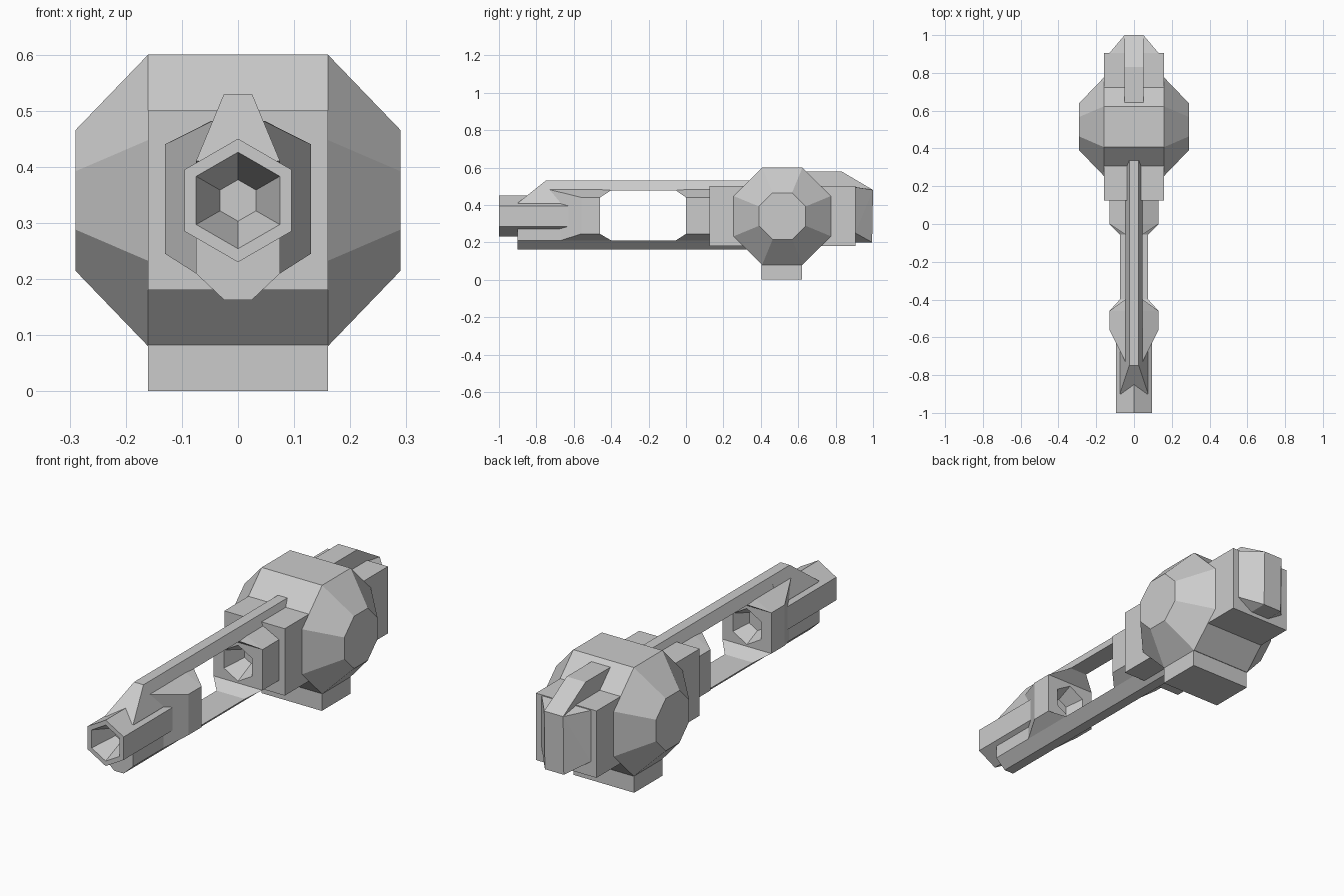
import bpy, bmesh, math

cube = bpy.data.objects.get("Cube")
if cube:
    bpy.data.objects.remove(cube, do_unlink=True)

grey = bpy.data.materials.new("plain_grey")
grey.use_nodes = True
grey.diffuse_color = (0.6, 0.6, 0.6, 1)
grey.node_tree.nodes["Principled BSDF"].inputs["Base Color"].default_value = (0.6, 0.6, 0.6, 1)

AXIS_Z = 0.34


def finish(name, bm):
    bmesh.ops.recalc_face_normals(bm, faces=bm.faces)
    mesh = bpy.data.meshes.new(name)
    bm.to_mesh(mesh)
    bm.free()
    mesh.materials.append(grey)
    obj = bpy.data.objects.new(name, mesh)
    bpy.context.scene.collection.objects.link(obj)
    return obj


def hull(name, half_points):
    """Convex solid from points given on +x and mirrored to -x."""
    bm = bmesh.new()
    for x, y, z in half_points:
        for side in (1, -1):
            bm.verts.new((side * x, y, z))
    res = bmesh.ops.convex_hull(bm, input=bm.verts)
    loose = {g for g in res["geom_interior"] + res["geom_unused"]
             if isinstance(g, bmesh.types.BMVert)}
    bmesh.ops.delete(bm, geom=list(loose), context='VERTS')
    bmesh.ops.dissolve_limit(bm, angle_limit=math.radians(0.5),
                             verts=bm.verts, edges=bm.edges)
    return finish(name, bm)


def box(name, half_x, y0, y1, z0, z1):
    return hull(name, [(half_x, y, z) for y in (y0, y1) for z in (z0, z1)])


def loft(name, rings):
    """Hexagonal sections along y: (y, radius), capped at both ends."""
    bm = bmesh.new()
    loops = []
    for y, r in rings:
        loops.append([bm.verts.new((r * math.sin(i * math.pi / 3), y,
                                    AXIS_Z + r * math.cos(i * math.pi / 3)))
                      for i in range(6)])
    for a, b in zip(loops, loops[1:]):
        for i in range(6):
            j = (i + 1) % 6
            bm.faces.new((a[i], a[j], b[j], b[i]))
    bm.faces.new(loops[0])
    bm.faces.new(loops[-1])
    return finish(name, bm)


def hollow(obj, rings):
    """Cut a tapered hexagonal socket."""
    cutter = loft(obj.name + "_cutter", rings)
    cutter.hide_render = True
    mod = obj.modifiers.new("socket", 'BOOLEAN')
    mod.object = cutter
    mod.solver = 'EXACT'
    bpy.context.view_layer.update()
    evaluated = obj.evaluated_get(bpy.context.evaluated_depsgraph_get())
    mesh = bpy.data.meshes.new_from_object(evaluated)
    obj.modifiers.clear()
    obj.data = mesh
    bpy.data.objects.remove(cutter, do_unlink=True)


# Round housing: octagonal drum with tapered cheeks
drum = []
for half_x, apothem in ((0.16, 0.26), (0.29, 0.125)):
    r = apothem / math.cos(math.pi / 8)
    for i in range(8):
        a = math.pi / 8 + i * math.pi / 4
        drum.append((half_x, 0.515 + r * math.cos(a), AXIS_Z + r * math.sin(a)))
hull("drum_housing", drum)

# Foot and receiver block
box("mount_foot", 0.16, 0.405, 0.62, 0, 0.12)
box("receiver_block", 0.16, 0.125, 0.905, 0.18, 0.5)

# Tail: tapered back plate and the ridge above it
hull("tail_plate", [(0.13, 0.88, 0.5), (0.13, 0.905, 0.495), (0.13, 0.88, 0.25),
                    (0.13, 0.905, 0.25), (0.05, 0.88, 0.2), (0.05, 0.995, 0.2),
                    (0.05, 1.0, 0.48)])
hull("tail_ridge", [(0.05, y, z) for y, z in
                    ((0.6, 0.58), (0.83, 0.58), (1.0, 0.48), (0.9, 0.4), (0.6, 0.4))])

# Barrel with a tapered bore
barrel = loft("barrel", [(-1.0, 0.11), (-0.5, 0.11)])
hollow(barrel, [(-1.05, 0.11), (-1.0, 0.086), (-0.88, 0.037)])

# Upper rail and its nose, wedged over the barrel
hull("upper_rail", [(x, y, z) for y in (-0.74, 0.35)
                    for x, z in ((0.025, 0.53), (0.046, 0.478))])
hull("upper_rail_nose", [(0.025, -0.75, 0.53), (0.025, -0.6, 0.53),
                         (0.075, -0.9, 0.41), (0.075, -0.6, 0.41),
                         (0.075, -0.88, 0.4), (0.075, -0.6, 0.4)])

# Lower rail and its nose
lower_section = ((0.025, 0.163), (0.075, 0.21))
hull("lower_rail", [(x, y, z) for y in (-0.9, 0.4) for x, z in lower_section])
box("lower_rail_nose", 0.075, -0.9, -0.6, 0.21, 0.272)

# Front shroud and rear collar, each with a socket facing the open gap
cheek = ((0.13, 0.44), (0.13, 0.245), (0.075, 0.21), (0.047, 0.482))
shroud = hull("front_shroud",
              [(x, y, z) for y in (-0.56, -0.46) for x, z in cheek]
              + [(0.045, -0.73, 0.482), (0.075, -0.67, 0.21)])
collar = hull("rear_collar", [(x, y, z) for y in (0.0, 0.15) for x, z in cheek])
hollow(shroud, [(-0.54, 0.05), (-0.46, 0.086), (-0.44, 0.095)])
bpy.data.objects.remove(barrel, do_unlink=True)
barrel = loft("barrel", [(-1.0, 0.11), (-0.56, 0.11)])
hollow(barrel, [(-1.05, 0.11), (-1.0, 0.086), (-0.88, 0.037)])
hollow(collar, [(-0.02, 0.095), (0.0, 0.086), (0.1, 0.04)])

# Ramps joining shroud and collar to the rails
for name, wide_y, thin_y in (("shroud", -0.46, -0.4), ("collar", 0.0, -0.055)):
    hull(name + "_lower_ramp", [(0.13, wide_y, 0.245), (0.075, wide_y, 0.21),
                                (0.075, thin_y, 0.21)])
    hull(name + "_upper_ramp", [(0.13, wide_y, 0.44), (0.047, wide_y, 0.482),
                                (0.047, thin_y, 0.478)])
